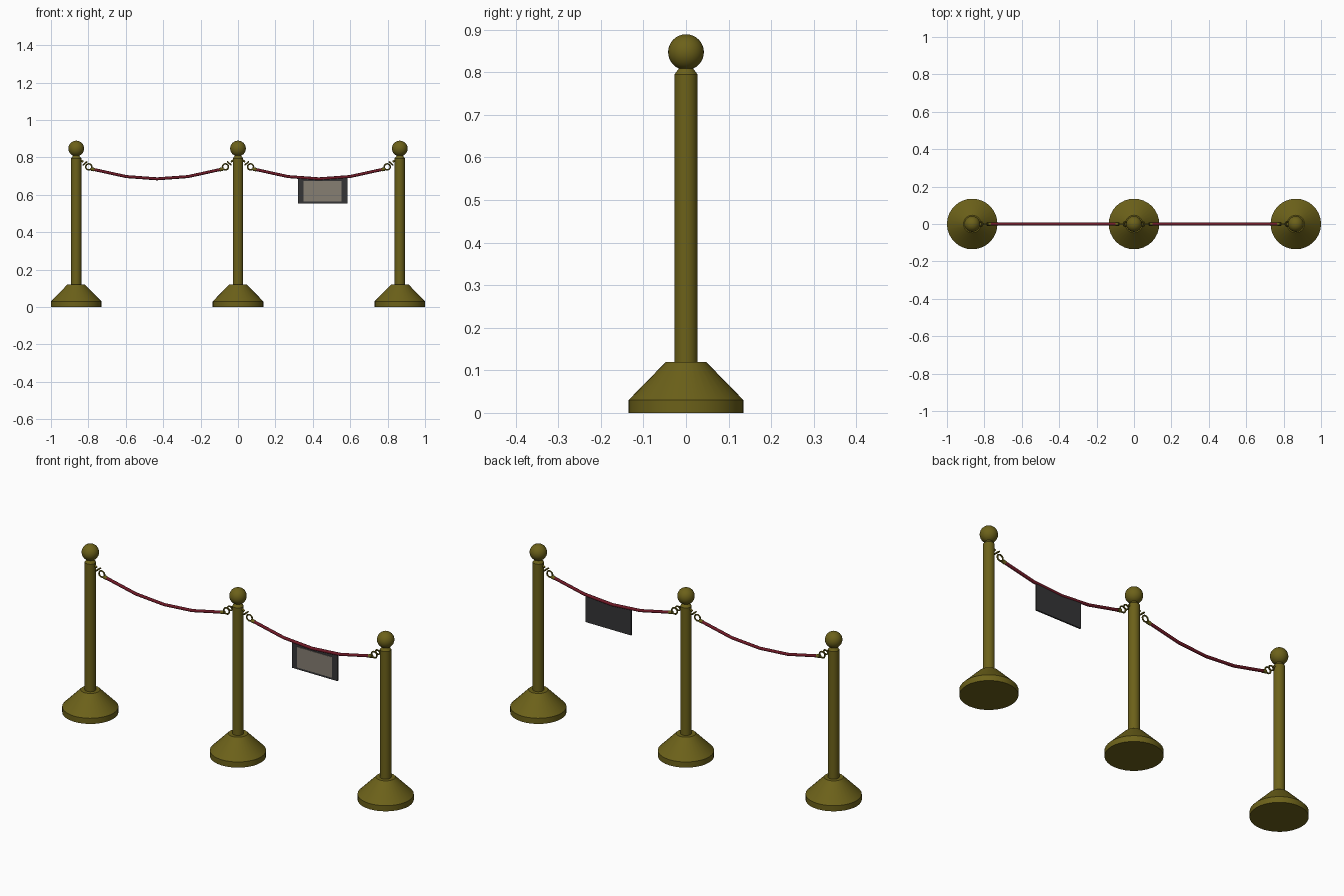
import bpy, math
from mathutils import Vector

if "Cube" in bpy.data.objects:
    bpy.data.objects.remove(bpy.data.objects["Cube"])


def material(name, rgb):
    m = bpy.data.materials.new(name)
    m.diffuse_color = (*rgb, 1)
    m.use_nodes = True
    m.node_tree.nodes["Principled BSDF"].inputs["Base Color"].default_value = m.diffuse_color
    return m


BRASS = material("brass", (0.15, 0.12, 0.01))
RED = material("red_rope", (0.16, 0.01, 0.02))
DARK = material("dark_frame", (0.035, 0.035, 0.037))
PAPER = material("sign_paper", (0.24, 0.21, 0.17))


def finish(ob, name, mat, smooth=True):
    ob.name = name
    ob.data.materials.append(mat)
    if smooth:
        bpy.ops.object.select_all(action='DESELECT')
        ob.select_set(True)
        bpy.context.view_layer.objects.active = ob
        bpy.ops.object.shade_smooth_by_angle(angle=math.radians(30))
    return ob


def lathe(name, profile, x, n=32):
    verts, faces = [], []
    for r, z in profile:
        for i in range(n):
            a = 2 * math.pi * i / n
            verts.append((x + r * math.cos(a), r * math.sin(a), z))
    for k in range(len(profile) - 1):
        for i in range(n):
            j = (i + 1) % n
            faces.append((k*n + i, k*n + j, (k+1)*n + j, (k+1)*n + i))
    faces.append(tuple(reversed(range(n))))
    faces.append(tuple(range((len(profile) - 1) * n, len(profile) * n)))
    me = bpy.data.meshes.new(name)
    me.from_pydata(verts, [], faces)
    ob = bpy.data.objects.new(name, me)
    bpy.context.collection.objects.link(ob)
    return finish(ob, name, BRASS)


def tube(name, points, radius, mat):
    cu = bpy.data.curves.new(name, 'CURVE')
    cu.dimensions = '3D'
    cu.bevel_depth = radius
    cu.bevel_resolution = 2
    cu.use_fill_caps = True
    sp = cu.splines.new('POLY')
    sp.points.add(len(points) - 1)
    for p, (x, z) in zip(sp.points, points):
        p.co = (x, 0, z, 1)
    ob = bpy.data.objects.new(name, cu)
    bpy.context.collection.objects.link(ob)
    ob.data.materials.append(mat)
    bpy.context.view_layer.update()
    bpy.ops.object.select_all(action='DESELECT')
    ob.select_set(True)
    bpy.context.view_layer.objects.active = ob
    bpy.ops.object.convert(target='MESH')


def ring(name, x, z, major, minor, rot):
    bpy.ops.mesh.primitive_torus_add(major_segments=20, minor_segments=8, major_radius=major,
                                     minor_radius=minor, location=(x, 0, z), rotation=rot)
    finish(bpy.context.object, name, BRASS)


def box(name, loc, size, mat):
    bpy.ops.mesh.primitive_cube_add(size=1, location=loc)
    ob = bpy.context.object
    ob.scale = size
    finish(ob, name, mat, False)


# Posts: weighted base, pole and ball finial
SPACING = 0.865
for i, x in enumerate((-SPACING, 0, SPACING)):
    lathe(f"base_{i}", [(0.135, 0), (0.135, 0.03), (0.047, 0.12)], x)
    lathe(f"pole_{i}", [(0.027, 0.115), (0.027, 0.795), (0.014, 0.812)], x)
    bpy.ops.mesh.primitive_uv_sphere_add(segments=32, ring_count=16, radius=0.042,
                                         location=(x, 0, 0.847))
    finish(bpy.context.object, f"ball_{i}", BRASS)

# Ropes with end caps, rings and hooks
for i, mid in enumerate((-SPACING / 2, SPACING / 2)):
    tube(f"rope_{i}", [(mid + dx, z) for dx, z in
                       ((-0.352, 0.738), (-0.165, 0.697), (0, 0.685),
                        (0.165, 0.697), (0.352, 0.738))], 0.008, RED)
    for s in (-1, 1):
        post = mid + s * SPACING / 2
        tag = f"{i}_{'left' if s < 0 else 'right'}"
        tube(f"rope_cap_{tag}", [(post - s*0.079, 0.738), (post - s*0.098, 0.734)], 0.0095, BRASS)
        ring(f"rope_ring_{tag}", post - s*0.067, 0.749, 0.016, 0.004, (math.pi/2, 0, 0))
        ring(f"hook_ring_{tag}", post - s*0.047, 0.768, 0.012, 0.004, (0, s*math.radians(40), 0))
        tube(f"hook_arm_{tag}", [(post - s*0.018, 0.788), (post - s*0.038, 0.776)], 0.005, BRASS)

# Hanging sign: dark board with a pale panel on the front
box("sign_board", (0.452, 0, 0.621), (0.265, 0.008, 0.136), DARK)
box("sign_panel", (0.452, -0.0045, 0.618), (0.204, 0.003, 0.109), PAPER)
